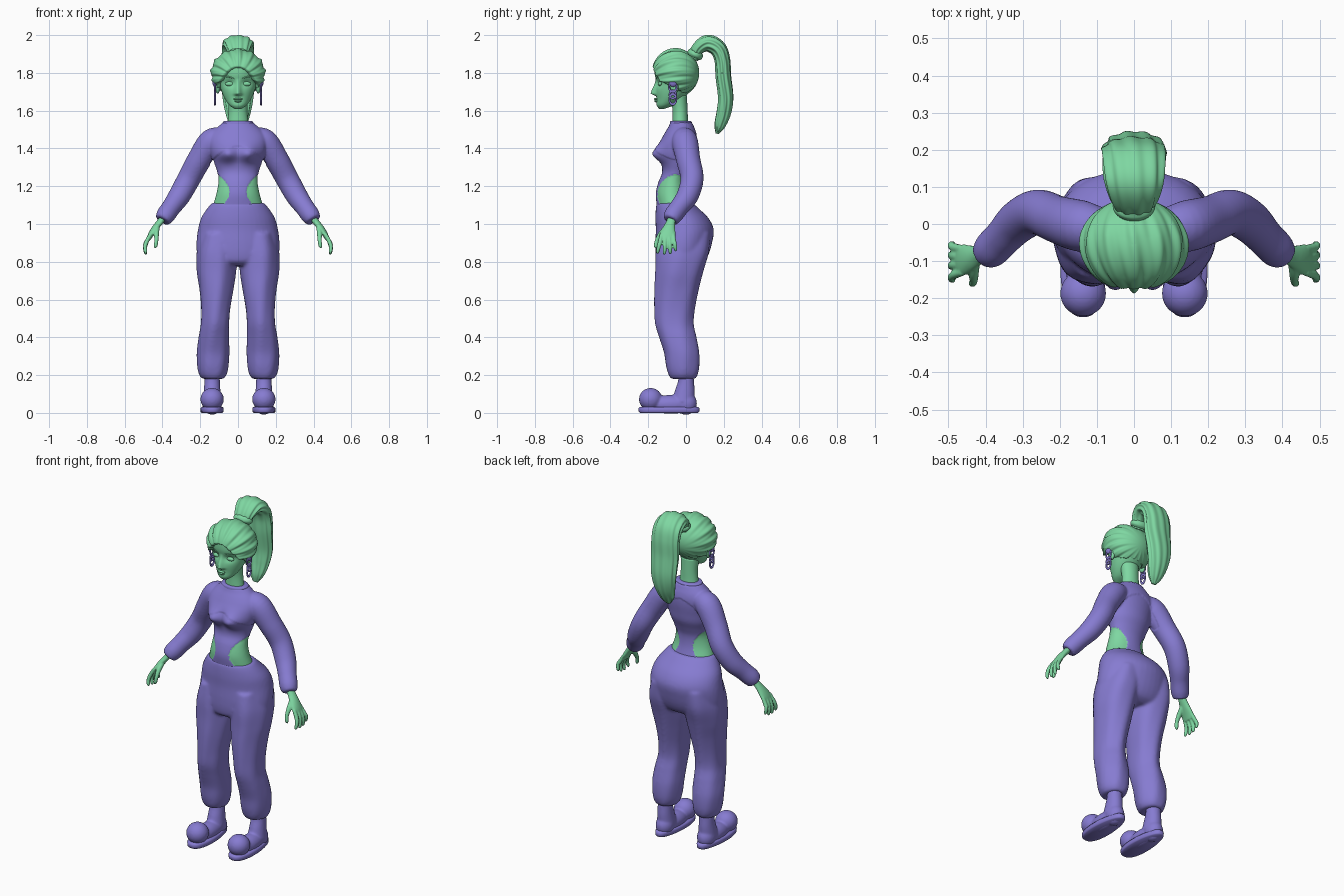
import bpy, bmesh
from math import sin, cos, pi, exp, atan2, radians
from mathutils import Vector

if "Cube" in bpy.data.objects:
    bpy.data.objects.remove(bpy.data.objects["Cube"])


def material(name, color):
    m = bpy.data.materials.new(name)
    m.diffuse_color = color
    m.use_nodes = True
    m.node_tree.nodes["Principled BSDF"].inputs["Base Color"].default_value = m.diffuse_color
    return m


GREEN = material("green", (0.21, 0.68, 0.36, 1))
PURPLE = material("purple", (0.24, 0.20, 0.64, 1))


def finish(name, bm, mat):
    bmesh.ops.recalc_face_normals(bm, faces=bm.faces)
    me = bpy.data.meshes.new(name)
    bm.to_mesh(me)
    bm.free()
    me.materials.append(mat)
    for p in me.polygons:
        p.use_smooth = True
    ob = bpy.data.objects.new(name, me)
    bpy.context.collection.objects.link(ob)
    return ob


def spline(rows, steps):
    out = []
    for i in range(len(rows) - 1):
        a, b, c, d = (rows[max(0, min(len(rows) - 1, i + k))] for k in (-1, 0, 1, 2))
        for j in range(steps):
            t = j / steps
            out.append([0.5 * (2 * q + (r - p) * t + (2 * p - 5 * q + 4 * r - s) * t * t
                               + (3 * q - p - 3 * r + s) * t ** 3) for p, q, r, s in zip(a, b, c, d)])
    return out + [list(rows[-1])]


def sweep(name, rows, mat, ref=None, steps=6, seg=40, ripple=(0, 0)):
    """Elliptical rings (x, y, z, ra, rb) along a smooth path; level rings when ref is None."""
    bm = bmesh.new()
    pts = spline(rows, steps)
    rings = []
    for i, p in enumerate(pts):
        A, B = Vector((1, 0, 0)), Vector((0, 1, 0))
        if ref:
            T = (Vector(pts[min(i + 1, len(pts) - 1)][:3]) - Vector(pts[max(i - 1, 0)][:3])).normalized()
            A = Vector(ref)
            A = (A - T * A.dot(T)).normalized()
            B = T.cross(A)
        ring = []
        for k in range(seg):
            t = 2 * pi * k / seg
            r = 1 + ripple[1] * cos(ripple[0] * t + 0.12 * i)
            ring.append(bm.verts.new(Vector(p[:3]) + A * (max(p[3], .001) * r * cos(t))
                                     + B * (max(p[4], .001) * r * sin(t))))
        rings.append(ring)
    for a, b in zip(rings, rings[1:]):
        for k in range(seg):
            n = (k + 1) % seg
            bm.faces.new((a[k], a[n], b[n], b[k]))
    bm.faces.new(rings[0])
    bm.faces.new(rings[-1])
    return finish(name, bm, mat)


def body(rows):
    """(z, front y, back y, half width[, x]) -> sweep rows"""
    return [((r[4] if len(r) > 4 else 0), (r[1] + r[2]) / 2, r[0], r[3], (r[2] - r[1]) / 2) for r in rows]


def ball(name, loc, scale, mat):
    bm = bmesh.new()
    bmesh.ops.create_uvsphere(bm, u_segments=32, v_segments=20, radius=1)
    for v in bm.verts:
        v.co = Vector([l + c * s for l, c, s in zip(loc, v.co, scale)])
    return finish(name, bm, mat)


def fuse(name, parts, mat, voxel, smooth):
    """Merge overlapping closed parts into one smooth skin"""
    bm = bmesh.new()
    for o in parts:
        bm.from_mesh(o.data)
        bpy.data.objects.remove(o)
    ob = finish(name, bm, mat)
    m = ob.modifiers.new("merge", 'REMESH')
    m.mode, m.voxel_size, m.use_smooth_shade = 'VOXEL', voxel, True
    m = ob.modifiers.new("relax", 'SMOOTH')
    m.factor, m.iterations = 0.5, smooth
    me = bpy.data.meshes.new_from_object(ob.evaluated_get(bpy.context.evaluated_depsgraph_get()))
    ob.modifiers.clear()
    ob.data = me
    me.materials.clear()
    me.materials.append(mat)
    for p in me.polygons:
        p.use_smooth = True
    return ob


def clamp(t):
    return max(0.0, min(1.0, t))


# Top: torso and sleeves
parts = [sweep("torso", body([
    (1.06, -.15, .04, .145), (1.10, -.155, .025, .135), (1.16, -.16, .008, .118), (1.22, -.147, .005, .107),
    (1.27, -.127, .02, .109), (1.32, -.13, .04, .125), (1.37, -.148, .048, .14), (1.42, -.14, .054, .15),
    (1.46, -.12, .054, .148), (1.49, -.103, .048, .128), (1.515, -.088, .038, .1), (1.535, -.08, .03, .078)]), PURPLE)]
for s in (-1, 1):
    parts.append(sweep("sleeve", [(s * x, y, z, r, r) for x, y, z, r in [
        (.08, -.012, 1.455, .05), (.14, -.006, 1.435, .065), (.205, .012, 1.34, .06), (.26, .032, 1.24, .057),
        (.31, .008, 1.15, .054), (.352, -.035, 1.09, .047), (.382, -.066, 1.048, .046), (.398, -.08, 1.022, .038)]],
        PURPLE, ref=(0, 1, 0)))
top = fuse("bodysuit_top", parts, PURPLE, .0065, 6)
me = top.data
me.materials.append(GREEN)


def cutout(c):
    return 1.1 < c.z < 1.27 and .045 + .06 * ((c.z - 1.17) / .09) ** 2 < abs(c.x) < .15


normals = [v.normal.copy() for v in me.vertices]
for p in me.polygons:
    if cutout(p.center):
        p.material_index = 1
for v, n in zip(me.vertices, normals):
    c = v.co.copy()
    arch = 1.41 - 4 * c.x ** 2 if c.y < -.04 else 1.46 - 6 * c.x ** 2
    if c.z > arch or abs(c.x) > .15:
        v.co += n * .004
    elif cutout(c):
        v.co -= n * .003
    if c.y < -.05 and abs(c.x) < .16:
        v.co.y -= .038 * exp(-((abs(c.x) - .058) / .045) ** 2 - ((c.z - 1.37) / .042) ** 2)
sweep("collar", [(0, -.027, z, r, r * .72) for z, r in
                 [(1.505, .07), (1.512, .084), (1.53, .082), (1.543, .078), (1.546, .06)]], PURPLE, steps=3)

# Trousers
parts = [sweep("hips", body([
    (1.112, -.155, .035, .138), (1.08, -.16, .07, .165), (1.03, -.162, .12, .196), (.97, -.16, .147, .212),
    (.9, -.162, .138, .22), (.84, -.16, .12, .216), (.80, -.15, .095, .195), (.78, -.12, .06, .15)]), PURPLE)]
for s in (-1, 1):
    parts.append(sweep("leg", body([(z, f, b, w, s * x) for z, f, b, w, x in [
        (.95, -.15, .13, .095, .1), (.85, -.162, .122, .105, .112), (.75, -.163, .092, .104, .114),
        (.65, -.167, .066, .09, .114), (.55, -.167, .046, .078, .118), (.47, -.162, .04, .076, .122),
        (.40, -.142, .055, .081, .128), (.32, -.117, .07, .086, .132), (.25, -.107, .072, .082, .133),
        (.205, -.095, .064, .073, .133), (.18, -.08, .05, .056, .133)]]), PURPLE, ripple=(6, .02)))
fuse("trousers", parts, PURPLE, .0085, 5)

# Shoes with ankles, then soles
for s in (-1, 1):
    x = s * .137
    parts = [
        ball("toe", (x, -.187, .072), (.062, .062, .06), PURPLE),
        ball("instep", (x, -.08, .045), (.052, .12, .05), PURPLE),
        ball("heel", (x, .0, .05), (.05, .058, .06), PURPLE),
        sweep("ankle", [(x, y, z, a, b) for y, z, a, b in [
            (.0, .23, .04, .04), (0, .17, .041, .042), (-.006, .12, .044, .052), (-.015, .06, .05, .06)]], PURPLE)]
    fuse("shoe", parts, PURPLE, .006, 6)
    bm = bmesh.new()
    rings = []
    for z, g in [(0, -.006), (.006, 0), (.024, .001), (.032, -.006)]:
        ring = []
        for k in range(64):
            t = 2 * pi * k / 64
            w = (.06 - .008 * sin(t)) * abs(cos(t)) ** .8 * (1 if cos(t) > 0 else -1)
            ring.append(bm.verts.new((x + w * (1 + g * 14), -.09 + (.16 + g) * sin(t), z)))
        rings.append(ring)
    for a, b in zip(rings, rings[1:]):
        for k in range(64):
            bm.faces.new((a[k], a[(k + 1) % 64], b[(k + 1) % 64], b[k]))
    bm.faces.new(rings[0])
    bm.faces.new(rings[-1])
    finish("sole", bm, PURPLE)

# Hands
for s in (-1, 1):
    parts = [sweep("palm", [(s * x, y, z, a, b) for x, y, z, a, b in [
        (.385, -.07, 1.05, .02, .022), (.41, -.08, 1.015, .022, .024), (.437, -.091, .98, .021, .033),
        (.46, -.097, .945, .017, .042), (.475, -.099, .915, .012, .038)]], GREEN)]
    for i in range(4):
        y, k = -.13 + .021 * i, (-.02, -.005, .005, .012)[i]
        drop = (.0, -.006, -.003, .012)[i]
        parts.append(sweep("finger", [(s * q[0], y + k * q[1], q[2], q[3], q[3]) for q in [
            (.462, 0, .945, .01), (.482, .3, .91, .0115), (.492, .7, .88 + drop, .0105),
            (.489, 1, .853 + drop, .009), (.485, 1, .843 + drop, .003)]], GREEN, ref=(0, 1, 0), seg=16))
    parts.append(sweep("thumb", [(s * a, b, c, r, r) for a, b, c, r in [
        (.428, -.1, .985, .014), (.432, -.132, .95, .014), (.432, -.153, .915, .011), (.436, -.16, .885, .01),
        (.44, -.16, .872, .004)]], GREEN, ref=(0, 1, 0), seg=16))
    fuse("hand", parts, GREEN, .004, 3)

# Neck and head
sweep("neck", [(0, -.028, 1.5, .064, .046), (0, -.03, 1.55, .054, .041), (0, -.032, 1.61, .049, .04),
               (0, -.04, 1.68, .055, .045)], GREEN)
head = sweep("head", body([
    (1.61, -.142, -.115, .018), (1.628, -.155, -.065, .045), (1.66, -.156, -.02, .068), (1.70, -.16, .02, .086),
    (1.75, -.158, .052, .101), (1.80, -.166, .062, .108), (1.85, -.16, .055, .104), (1.89, -.13, .03, .08),
    (1.91, -.09, 0, .04)]), GREEN, steps=10, seg=120)
for v in head.data.vertices:
    x, y, z = v.co
    if y < -.08:
        t = clamp((1.768 - z) / .078)
        nose = .028 * t * clamp((z - 1.676) / .014) * exp(-(x / (.01 + .008 * t)) ** 2)
        socket = .012 * exp(-((abs(x) - .044) / .028) ** 2 - ((z - 1.745) / .018) ** 2)
        v.co.y += socket - nose
ball("upper_lip", (0, -.158, 1.6615), (.024, .011, .006), GREEN)
ball("lower_lip", (0, -.156, 1.651), (.02, .012, .007), GREEN)
for s in (-1, 1):
    ball("eyelid", (s * .044, -.137, 1.742), (.025, .011, .012), GREEN)
    sweep("eyebrow", [(s * .018, -.159, 1.768, .002, .002), (s * .045, -.151, 1.778, .004, .004),
                      (s * .07, -.134, 1.78, .003, .003), (s * .085, -.117, 1.772, .001, .001)],
          GREEN, ref=(0, 0, 1), seg=12)
    ball("ear", (s * .108, -.06, 1.725), (.014, .022, .034), GREEN)
    # Ear cuff and hanging links
    ball("ear_cuff", (s * .122, -.068, 1.75), (.013, .022, .024), PURPLE)
    for z, r, stretch in [(1.725, .02, 1.3), (1.685, .017, 1.2), (1.66, .018, 1.5)]:
        bpy.ops.mesh.primitive_torus_add(major_segments=28, minor_segments=10, major_radius=r, minor_radius=.005,
                                         location=(s * .122, -.07, z), rotation=(0, radians(90), 0))
        o = bpy.context.object
        o.name, o.scale.x = "earring_link", stretch
        o.data.materials.append(PURPLE)
        bpy.ops.object.shade_smooth()

# Swept-back hair with strand grooves and an arched hairline
bm = bmesh.new()
bmesh.ops.create_uvsphere(bm, u_segments=160, v_segments=90, radius=1)
for v in bm.verts:
    x, y, z = v.co
    a = atan2(x, z + .25)
    r = 1 + (.03 * cos(15 * a) + .012 * cos(31 * a + 4 * y)) * clamp((1 - y) * 1.2) * clamp(1.4 * (1 - y * y) + .3)
    c = Vector((.143 * x * r, -.055 + .125 * y * r, 1.80 + .126 * z * r))
    line = 1.835 - 8 * c.x ** 2 - 1.2 * max(0, c.y + .1)
    k = 1 - .4 * clamp((line - c.z) / .02)
    v.co = Vector((c.x * k, -.055 + (c.y + .055) * k, 1.80 + (c.z - 1.80) * k))
finish("hair", bm, GREEN)

# Ponytail and its tie
sweep("ponytail", [(0, y, z, a, b) for y, z, a, b in [
    (.035, 1.875, .04, .03), (.065, 1.93, .062, .034), (.115, 1.957, .078, .043), (.168, 1.93, .084, .043),
    (.192, 1.87, .085, .04), (.198, 1.78, .085, .04), (.21, 1.67, .078, .04), (.2, 1.59, .064, .038),
    (.178, 1.52, .042, .028), (.165, 1.478, .014, .008)]], GREEN, ref=(1, 0, 0), steps=8, seg=110, ripple=(10, .05))
sweep("hair_tie", [(0, .04, 1.882, .045, .035), (0, .045, 1.892, .056, .042), (0, .052, 1.905, .056, .042),
                   (0, .057, 1.915, .045, .035)], GREEN, ref=(1, 0, 0))
